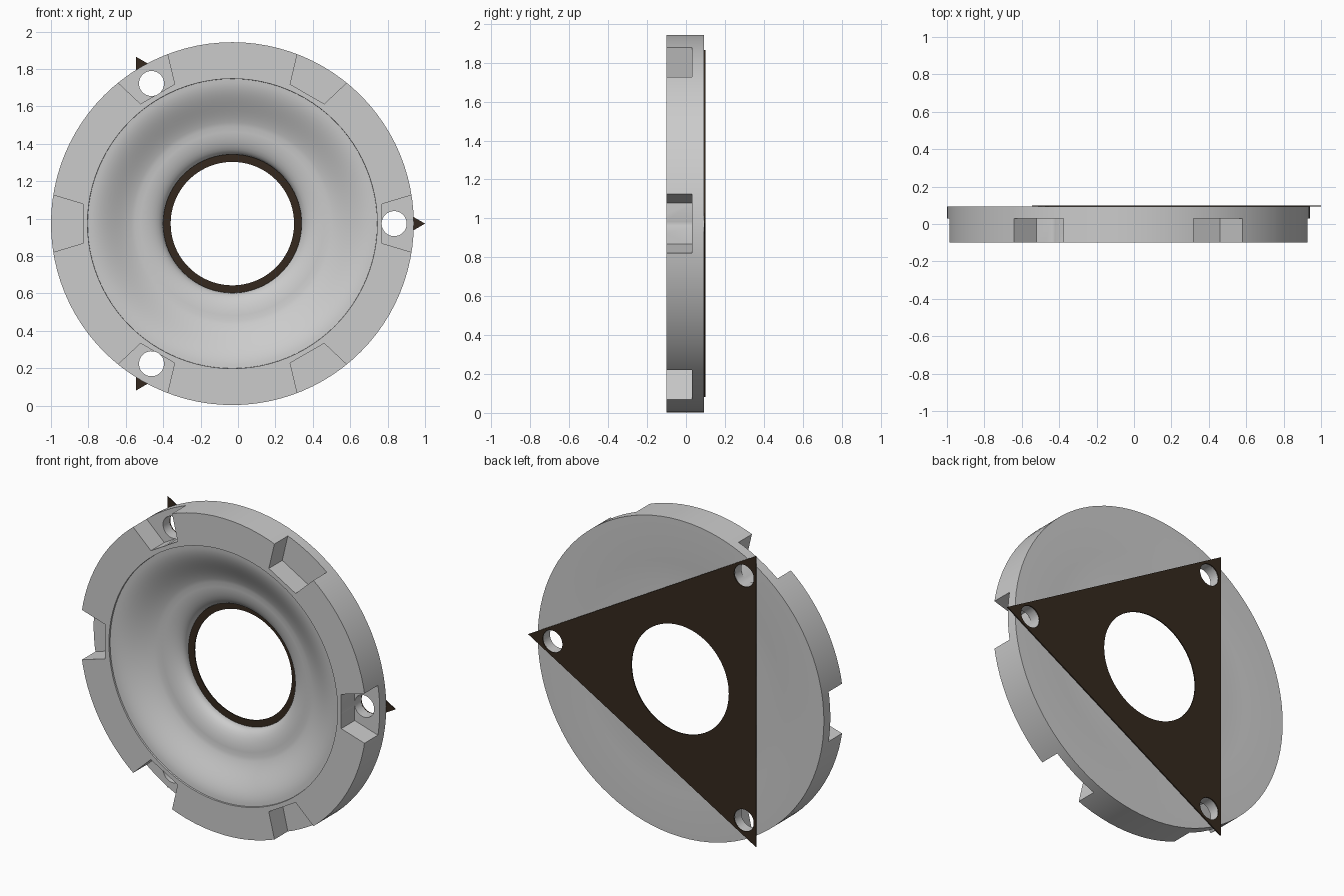
import bpy, bmesh
from math import sin, cos, pi, radians

if "Cube" in bpy.data.objects:
    bpy.data.objects.remove(bpy.data.objects["Cube"])

CX, CZ = -0.03, 0.973   # axis of the disc
SEG = 96


def finish(name, bm):
    bmesh.ops.recalc_face_normals(bm, faces=bm.faces)
    me = bpy.data.meshes.new(name)
    bm.to_mesh(me)
    bm.free()
    ob = bpy.data.objects.new(name, me)
    bpy.context.collection.objects.link(ob)
    return ob


def lathe(name, profile):
    """Revolve a closed (radius, y) profile about the disc axis."""
    bm = bmesh.new()
    rings = []
    for i in range(SEG):
        a = 2 * pi * i / SEG
        rings.append([bm.verts.new((CX + r * cos(a), y, CZ + r * sin(a))) for r, y in profile])
    n = len(profile)
    for i in range(SEG):
        p, q = rings[i], rings[(i + 1) % SEG]
        for j in range(n):
            k = (j + 1) % n
            bm.faces.new((p[j], p[k], q[k], q[j]))
    return finish(name, bm)


def prisms(name, outlines, y0, y1):
    """Extrude outlines, given as (u, v) about the disc axis, from y0 to y1."""
    bm = bmesh.new()
    for pts in outlines:
        a = [bm.verts.new((CX + u, y0, CZ + v)) for u, v in pts]
        b = [bm.verts.new((CX + u, y1, CZ + v)) for u, v in pts]
        bm.faces.new(a)
        bm.faces.new(b[::-1])
        for i in range(len(a)):
            j = (i + 1) % len(a)
            bm.faces.new((a[i], b[i], b[j], a[j]))
    return finish(name, bm)


def turn(pts, deg):
    c, s = cos(radians(deg)), sin(radians(deg))
    return [(u * c - v * s, u * s + v * c) for u, v in pts]


def circle(u, r, n):
    return [(u + r * cos(2 * pi * i / n), r * sin(2 * pi * i / n)) for i in range(n)]


def cut(ob, cutter):
    m = ob.modifiers.new("cut", 'BOOLEAN')
    m.operation = 'DIFFERENCE'
    m.solver = 'EXACT'
    m.object = cutter
    bpy.context.view_layer.objects.active = ob
    bpy.ops.object.modifier_apply(modifier=m.name)


# Disc profile: flat rim, flared bowl, rounded inner lip, shallow back
profile = [(0.97, 0.093), (0.97, -0.1), (0.775, -0.1)]
for i in range(13):
    t = i / 12
    profile.append((0.774 - 0.254 * t, -0.09 + 0.1 * (1 - cos(pi * t * 0.85)) / 1.89))
for i in range(1, 9):
    a = pi / 2 * i / 8
    profile.append((0.52 - 0.15 * sin(a), 0.01 + 0.07 * (1 - cos(a))))
profile += [(0.37, 0.092), (0.57, 0.086), (0.70, 0.089), (0.775, 0.093)]
disc = lathe("flared_disc", profile)

# Thin triangular back plate
plate = prisms("triangular_back_plate",
               [[turn([(1.03, 0)], a)[0] for a in (0, 120, 240)]], 0.0935, 0.1)

# Cutters: rim notches, bolt holes, centre bore
notch = [(0.80, -0.105), (1.05, -0.18), (1.05, 0.18), (0.80, 0.105)]
notches = prisms("notch_cutter", [turn(notch, 60 * i) for i in range(6)], -0.2, 0.03)
holes = prisms("bolt_hole_cutter", [turn(circle(0.865, 0.067, 32), 120 * i) for i in range(3)], -0.2, 0.2)
bore = prisms("bore_cutter", [circle(0, 0.33, SEG)], -0.2, 0.2)

cut(disc, notches)
cut(disc, holes)
cut(plate, holes)
cut(plate, bore)
for c in (notches, holes, bore):
    bpy.data.objects.remove(c)

# Dark brown plate colour
mat = bpy.data.materials.new("dark_brown")
mat.diffuse_color = (0.035, 0.022, 0.013, 1)
mat.use_nodes = True
mat.node_tree.nodes["Principled BSDF"].inputs["Base Color"].default_value = mat.diffuse_color
plate.data.materials.clear()
plate.data.materials.append(mat)
for p in plate.data.polygons:
    p.material_index = 0

# Smooth round surfaces, keep sharp edges
for ob in (disc, plate):
    bpy.ops.object.select_all(action='DESELECT')
    ob.select_set(True)
    bpy.context.view_layer.objects.active = ob
    bpy.ops.object.shade_smooth_by_angle(angle=radians(30))
